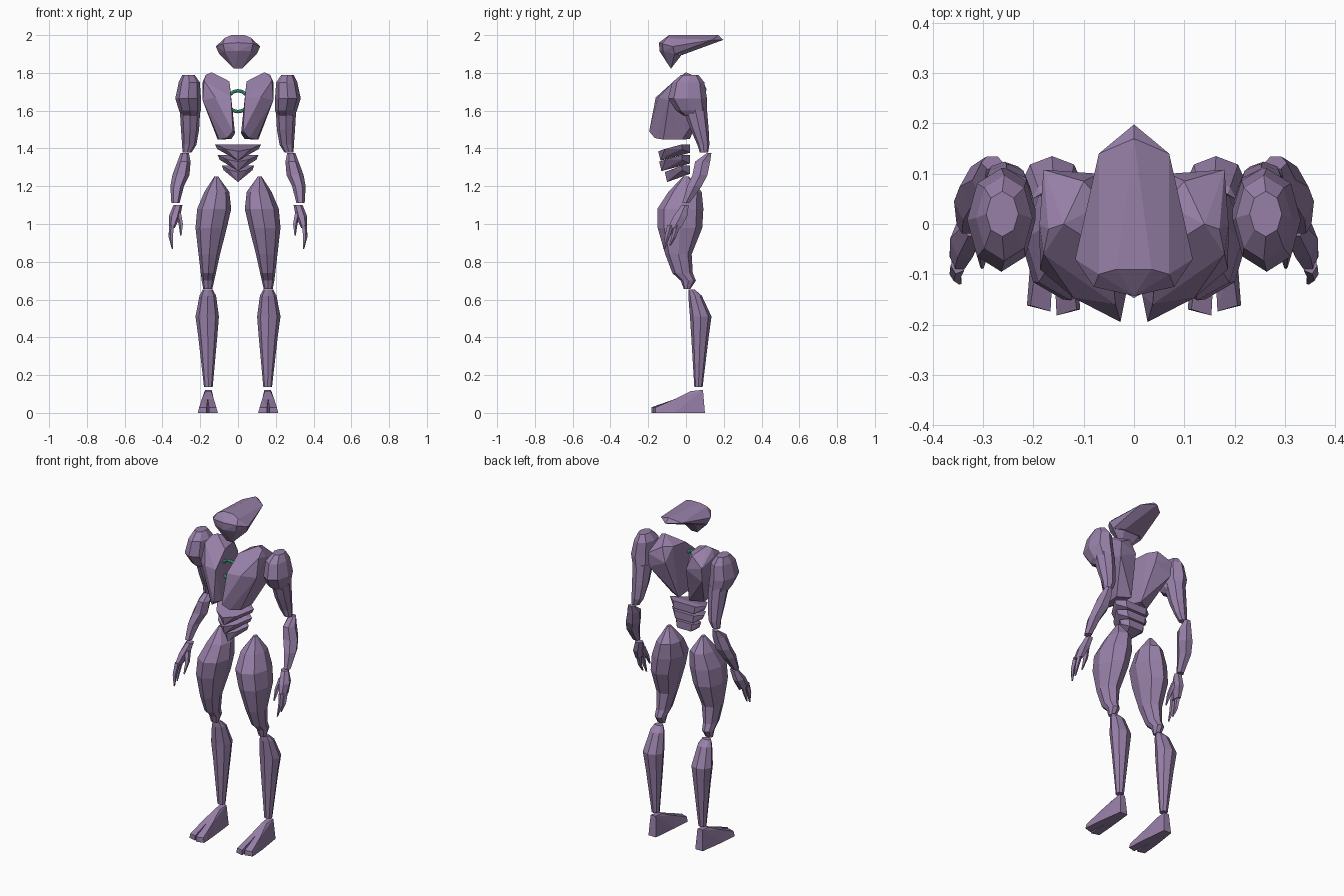
import bpy, bmesh, math
from mathutils import Vector


def material(name, colour):
    m = bpy.data.materials.new(name)
    m.diffuse_color = (*colour, 1)
    return m


PURPLE = material("dusty_purple", (0.31, 0.215, 0.39))
GREEN = material("mint_green", (0.07, 0.50, 0.32))


def finish(name, bm, mat, mirror):
    bmesh.ops.recalc_face_normals(bm, faces=bm.faces)
    me = bpy.data.meshes.new(name)
    bm.to_mesh(me)
    bm.free()
    me.materials.append(mat)
    ob = bpy.data.objects.new(name, me)
    bpy.context.collection.objects.link(ob)
    if mirror:
        mod = ob.modifiers.new("mirror", "MIRROR")
        mod.use_mirror_merge = False
    return ob


def loft(name, rings, sides=8, mirror=True):
    """Faceted limb from rings of (z, centre x, centre y, radius x, radius y)."""
    bm = bmesh.new()
    loops = []
    for z, cx, cy, rx, ry in rings:
        angles = [2 * math.pi * i / sides for i in range(sides)]
        loops.append([bm.verts.new((cx + rx * math.cos(a), cy + ry * math.sin(a), z))
                      for a in angles])
    for a, b in zip(loops, loops[1:]):
        for i in range(sides):
            j = (i + 1) % sides
            bm.faces.new((a[i], a[j], b[j], b[i]))
    bm.faces.new(loops[0])
    bm.faces.new(loops[-1])
    return finish(name, bm, PURPLE, mirror)


def hull(name, points, mirror=True, symmetric=False):
    """Faceted armour block: convex skin over a few corner points."""
    bm = bmesh.new()
    pts = {tuple(p) for p in points}
    if symmetric:
        pts |= {(-x, y, z) for x, y, z in pts if x > 0}
    for p in sorted(pts):
        bm.verts.new(p)
    res = bmesh.ops.convex_hull(bm, input=bm.verts)
    loose = [v for v in bm.verts if not v.link_faces]
    bmesh.ops.delete(bm, geom=loose, context="VERTS")
    bmesh.ops.dissolve_limit(bm, angle_limit=math.radians(4),
                             verts=bm.verts, edges=bm.edges)
    return finish(name, bm, PURPLE, mirror)


# Head: swept-back crest and pointed jaw
hull("head_crest", [
    (0, .198, 1.975), (0, .17, 2.0), (.07, .14, 1.975), (.035, -.09, 2.0),
    (.07, -.10, 1.985), (.117, -.07, 1.94), (.08, -.125, 1.955), (0, -.143, 1.96),
    (.10, -.06, 1.90), (.07, -.12, 1.915), (0, -.14, 1.915), (.05, -.02, 1.895),
    (0, .08, 1.93)], mirror=False, symmetric=True)
hull("jaw", [
    (.10, -.06, 1.90), (.07, -.12, 1.915), (0, -.14, 1.915), (.02, -.08, 1.822),
    (.05, -.025, 1.893)], mirror=False, symmetric=True)

# Chest: two armour halves with a gap between them
hull("chest_half", [
    (.14, 0, 1.803), (.17, -.01, 1.79), (.045, -.06, 1.755), (.06, .04, 1.76),
    (.18, -.06, 1.76), (.188, 0, 1.75),
    (.037, -.16, 1.67), (.12, -.147, 1.67), (.187, -.09, 1.655),
    (.027, -.195, 1.49), (.016, -.14, 1.48), (.06, -.165, 1.455),
    (.10, -.12, 1.447), (.108, -.02, 1.447), (.035, .02, 1.45),
    (.10, .085, 1.765), (.18, .108, 1.715), (.07, .10, 1.68), (.178, .10, 1.63)])

# Glowing chest ring
bm = bmesh.new()
N, M = 24, 8
grid = [[bm.verts.new(((.055 + .009 * math.cos(b)) * math.cos(a),
                       -.08 + .009 * math.sin(b),
                       1.65 + (.055 + .009 * math.cos(b)) * math.sin(a)))
         for b in [2 * math.pi * j / M for j in range(M)]]
        for a in [2 * math.pi * i / N for i in range(N)]]
for i in range(N):
    for j in range(M):
        k, l = (i + 1) % N, (j + 1) % M
        bm.faces.new((grid[i][j], grid[k][j], grid[k][l], grid[i][l]))
finish("chest_ring", bm, GREEN, False)

# Abdomen: stacked wedge plates, each lower in front
for i, (w, zt, yf, zf, zb) in enumerate([
        (.122, 1.422, -.147, 1.385, 1.335),
        (.108, 1.365, -.142, 1.330, 1.280),
        (.085, 1.310, -.112, 1.275, 1.222)]):
    hull(f"abdomen_plate_{i + 1}", [
        (w, -.02, zt), (w * .6, .02, zt), (w * .9, -.02, zt - .025),
        (w * .55, .02, zt - .045), (w * .55, yf + .035, zf + .012),
        (0, yf, zf), (0, yf + .012, zb), (w * .4, yf + .05, zb + .03)],
        mirror=False, symmetric=True)

# Arms
loft("shoulder", [
    (1.79, .262, .02, .032, .045), (1.75, .258, .012, .056, .085),
    (1.665, .264, .008, .068, .103), (1.60, .254, .03, .058, .082),
    (1.575, .252, .045, .045, .06)])
loft("upper_arm", [
    (1.62, .254, .045, .055, .065), (1.50, .254, .072, .048, .048),
    (1.42, .258, .092, .038, .032), (1.378, .27, .095, .024, .022)])
loft("forearm", [
    (1.375, .282, .122, .022, .014), (1.33, .286, .088, .035, .046),
    (1.26, .302, .074, .045, .046), (1.20, .322, .045, .036, .044),
    (1.112, .331, .0, .022, .022)], sides=6)

# Hands: palm, two fingers and a thumb
loft("palm", [
    (1.10, .318, -.005, .024, .022), (1.04, .336, -.03, .030, .042),
    (.98, .350, -.062, .016, .040)], sides=6)
loft("front_finger", [
    (.995, .350, -.082, .015, .018), (.93, .355, -.10, .012, .014),
    (.867, .346, -.116, .004, .005)], sides=5)
loft("rear_finger", [
    (.995, .352, -.045, .014, .018), (.93, .356, -.065, .011, .013),
    (.885, .350, -.085, .004, .005)], sides=5)
loft("thumb", [
    (1.06, .315, -.03, .016, .020), (1.0, .302, -.055, .013, .015),
    (.94, .302, -.085, .004, .005)], sides=5)

# Legs
loft("thigh", [
    (1.252, .115, 0, .010, .015), (1.17, .112, -.005, .066, .088),
    (1.08, .126, -.030, .090, .122), (.98, .142, -.032, .083, .118),
    (.84, .152, -.040, .057, .070), (.74, .157, -.018, .040, .054),
    (.70, .159, .012, .033, .040), (.657, .160, .006, .024, .018)])
loft("calf", [
    (.652, .160, .030, .027, .017), (.62, .160, .048, .044, .036),
    (.51, .163, .078, .062, .057), (.40, .160, .074, .050, .046),
    (.137, .157, .066, .023, .022)])

# Feet: wedge with two split toes
hull("foot", [
    (.140, .09, .122), (.174, .09, .122), (.142, .025, .115), (.172, .025, .115),
    (.132, .10, 0), (.182, .10, 0), (.115, -.06, 0), (.205, -.06, 0),
    (.128, -.06, .073), (.192, -.06, .073)])
for name, xo, xi, yt in (("inner_toe", .107, .154, -.182),
                         ("outer_toe", .213, .166, -.174)):
    root = .115 if xo < .16 else .205
    top = .128 if xo < .16 else .192
    hull(name, [
        (root, -.06, 0), (.16, -.06, 0), (top, -.06, .073), (.16, -.06, .073),
        (xo, yt + .012, 0), (xi, yt, 0), (xo + (xi - xo) * .15, yt + .012, .028),
        (xi, yt, .03)])
